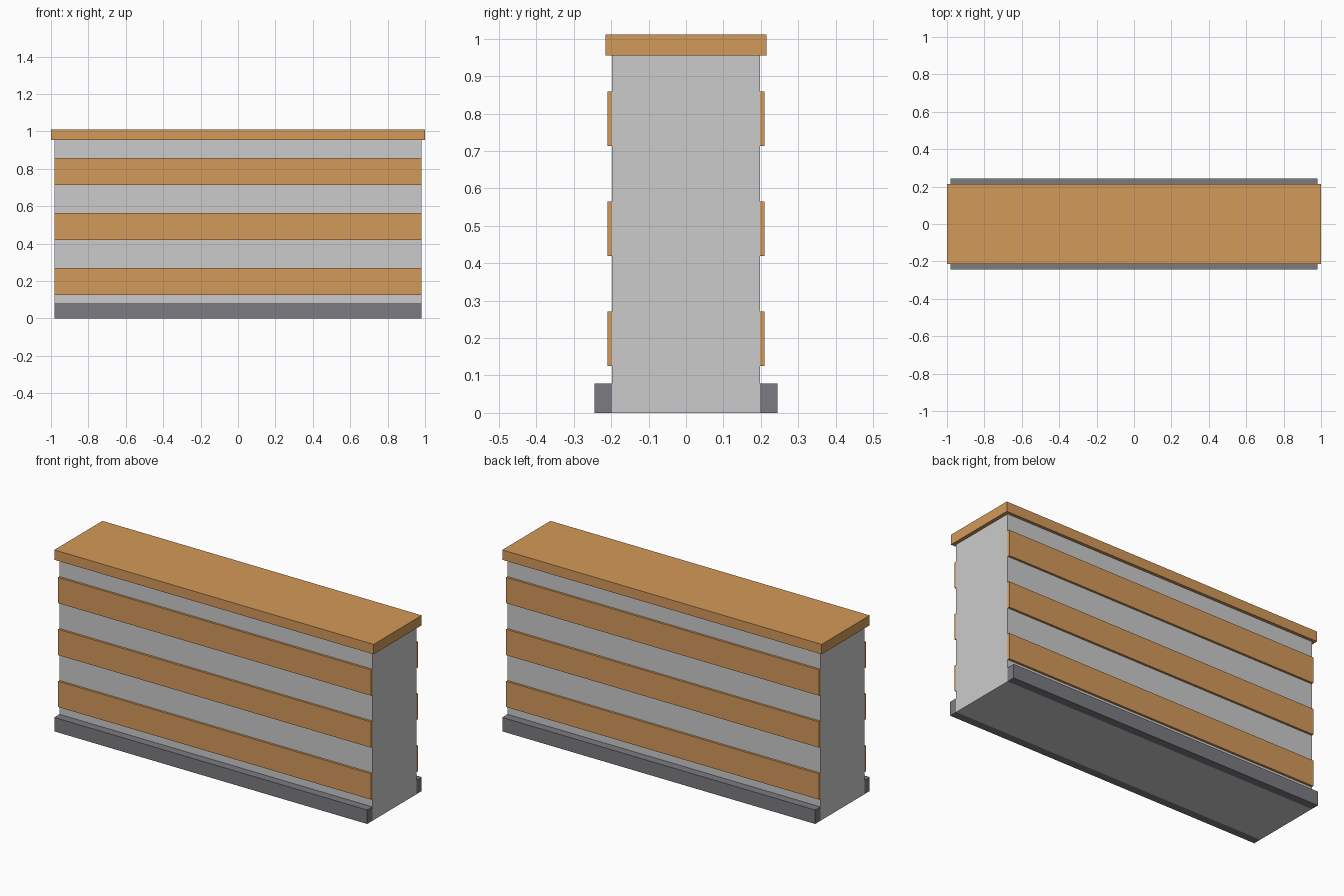
import bpy
import bmesh
from mathutils import Vector

if "Cube" in bpy.data.objects:
    bpy.data.objects.remove(bpy.data.objects["Cube"])


def material(name, rgb):
    mat = bpy.data.materials.new(name)
    mat.diffuse_color = (*rgb, 1.0)
    mat.use_nodes = True
    mat.node_tree.nodes["Principled BSDF"].inputs["Base Color"].default_value = mat.diffuse_color
    return mat


def box(name, x, y, z, mat=None):
    """Box spanning the given (min, max) ranges."""
    bm = bmesh.new()
    bmesh.ops.create_cube(bm, size=1.0)
    size = Vector([r[1] - r[0] for r in (x, y, z)])
    centre = Vector([(r[0] + r[1]) / 2 for r in (x, y, z)])
    bmesh.ops.scale(bm, vec=size, verts=bm.verts)
    bmesh.ops.translate(bm, vec=centre, verts=bm.verts)
    mesh = bpy.data.meshes.new(name)
    bm.to_mesh(mesh)
    bm.free()
    obj = bpy.data.objects.new(name, mesh)
    bpy.context.collection.objects.link(obj)
    if mat:
        mesh.materials.append(mat)
    return obj


wood = material("wood", (0.65, 0.32, 0.10))
dark = material("dark_base", (0.2, 0.2, 0.22))
HALF_LENGTH = 0.98
BODY_Y = 0.1975
SLAT_Y = 0.21
span = (-HALF_LENGTH, HALF_LENGTH)

# Central wall
box("body", span, (-BODY_Y, BODY_Y), (0.0, 0.955))

# Plinth, running along both sides of the wall
for side, s in (("front", -1), ("back", 1)):
    box(f"{side}_plinth", span, sorted((s * BODY_Y, s * 0.244)), (0.0, 0.079), dark)

# Three wooden slats on each long side
for side, s in (("front", -1), ("back", 1)):
    for i in range(3):
        z0 = 0.125 + i * 0.294
        box(f"{side}_slat_{i + 1}", span, sorted((s * BODY_Y, s * SLAT_Y)),
            (z0, z0 + 0.146), wood)

# Overhanging wooden top
box("top_board", (-1.0, 1.0), (-0.215, 0.215), (0.955, 1.011), wood)
